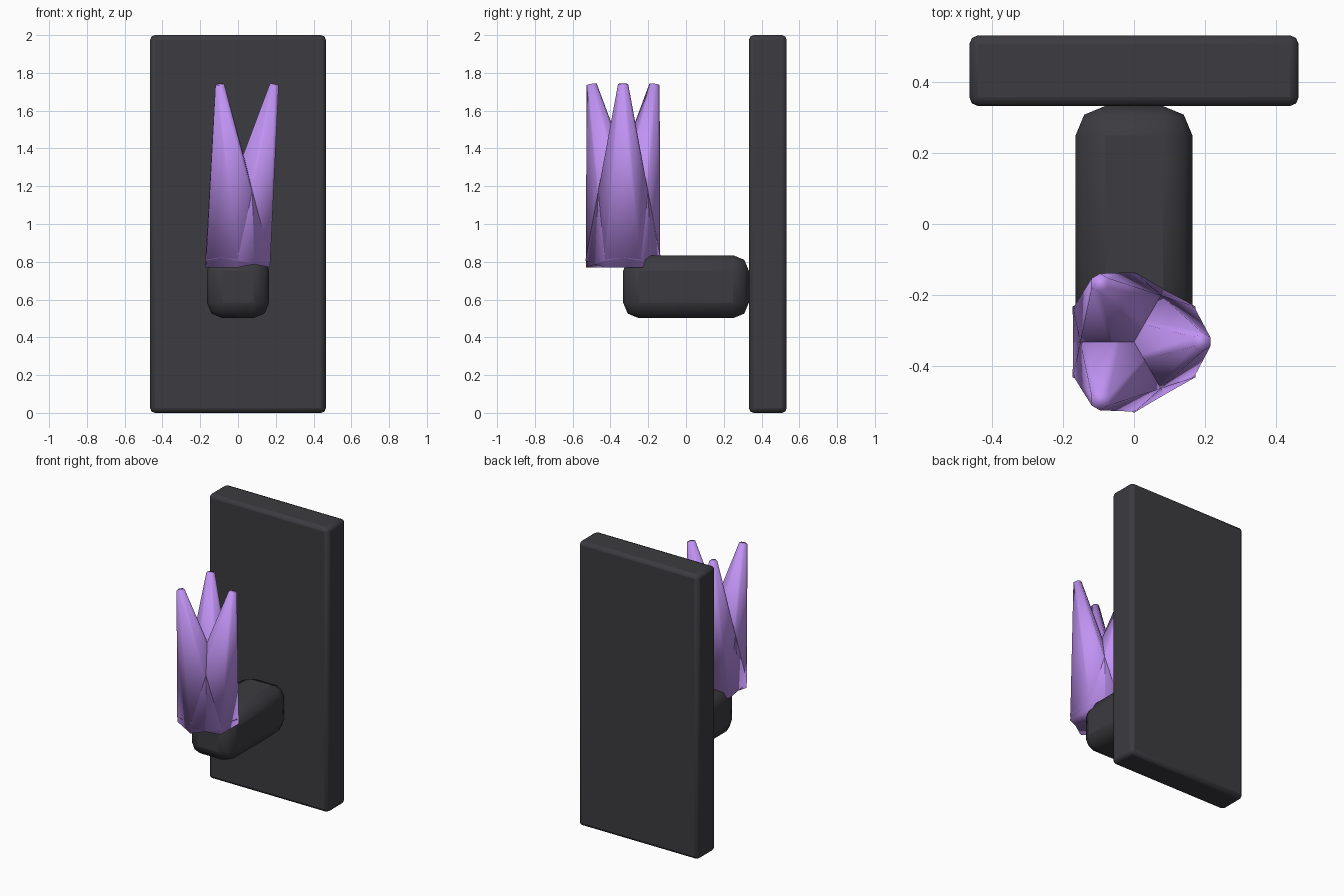
import bpy
import math
from mathutils import Matrix, Vector

if "Cube" in bpy.data.objects:
    bpy.data.objects.remove(bpy.data.objects["Cube"])


def material(name, rgb):
    mat = bpy.data.materials.new(name)
    mat.diffuse_color = (*rgb, 1)
    mat.use_nodes = True
    mat.node_tree.nodes["Principled BSDF"].inputs["Base Color"].default_value = mat.diffuse_color
    return mat


dark = material("dark_grey", (0.045, 0.043, 0.05))
purple = material("purple_flame", (0.53, 0.29, 0.9))


def rounded_box(name, size, centre, bevel):
    bpy.ops.mesh.primitive_cube_add(size=1)
    ob = bpy.context.object
    ob.name = name
    ob.data.transform(Matrix.Translation(Vector(centre)) @ Matrix.Diagonal((*size, 1)))
    mod = ob.modifiers.new("bevel", 'BEVEL')
    mod.width = bevel
    mod.segments = 2
    bpy.ops.object.shade_smooth_by_angle(angle=math.radians(50))
    ob.data.materials.append(dark)
    return ob


# Wall plate and the bracket arm reaching forward from it
rounded_box("wall_plate", (0.93, 0.2, 2.0), (0, 0.433, 1.0), 0.025)
rounded_box("bracket_arm", (0.33, 0.666, 0.333), (0, 0, 0.668), 0.083)

# Three six-sided flames leaning outward from a shared base
LENGTH, TILT = 0.955, 0.203
for i in range(3):
    bpy.ops.mesh.primitive_cone_add(vertices=6, radius1=0.2, radius2=0.027, depth=LENGTH)
    flame = bpy.context.object
    flame.name = f"flame_{i + 1}"
    lift = Matrix.Translation((0, 0, LENGTH / 2))
    # Turn a flat side of the hexagon towards the lean direction
    corner = max(flame.data.vertices, key=lambda v: v.co.xy.length).co
    align = Matrix.Rotation(math.radians(30) - math.atan2(corner.y, corner.x), 4, 'Z')
    lean = Matrix.Rotation(TILT, 4, 'Y')
    spin = Matrix.Rotation(i * math.tau / 3, 4, 'Z')
    place = Matrix.Translation((0, -0.333, 0.805))
    flame.data.transform(place @ spin @ lean @ lift @ align)
    bpy.ops.object.shade_smooth()
    flame.data.materials.append(purple)
